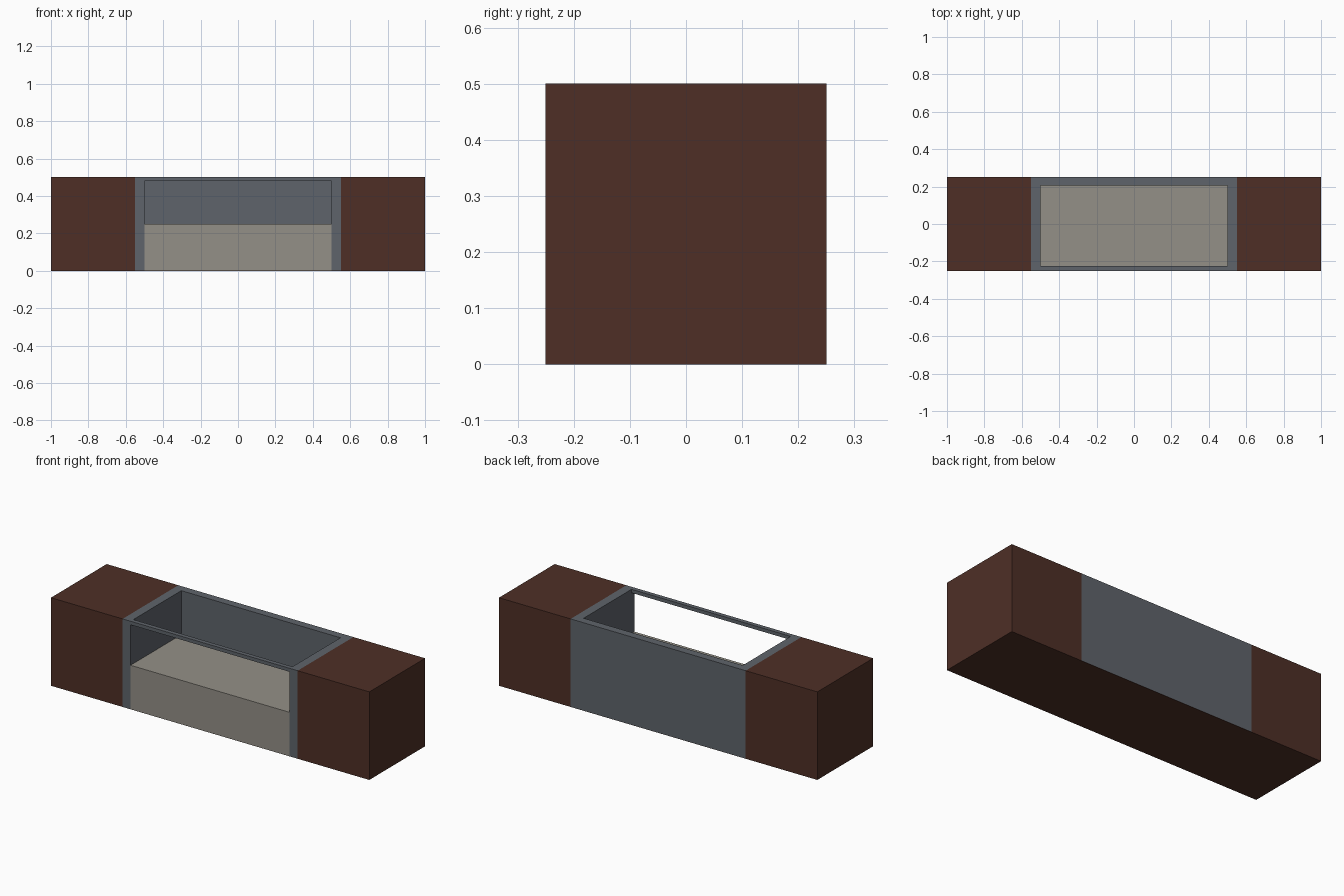
import bpy

if "Cube" in bpy.data.objects:
    bpy.data.objects.remove(bpy.data.objects["Cube"])


def material(name, rgb):
    m = bpy.data.materials.new(name)
    lin = [(c / 255 / 12.92) if c < 10.3 else ((c / 255 + 0.055) / 1.055) ** 2.4 for c in rgb]
    m.diffuse_color = (*lin, 1)
    m.use_nodes = True
    m.node_tree.nodes["Principled BSDF"].inputs["Base Color"].default_value = m.diffuse_color
    return m


brown = material("dark brown wood", (78, 47, 38))
grey = material("slate grey metal", (95, 100, 107))
beige = material("warm grey stone", (148, 144, 135))


def box(name, lo, hi, mat):
    bpy.ops.mesh.primitive_cube_add(size=1, location=[(a + b) / 2 for a, b in zip(lo, hi)])
    ob = bpy.context.object
    ob.name = name
    ob.scale = [b - a for a, b in zip(lo, hi)]
    bpy.ops.object.transform_apply(location=False, rotation=False, scale=True)
    ob.data.materials.append(mat)
    return ob


BASE = 0.001  # thickness of the brown underside

# Wooden end blocks
for side, x0, x1 in (("left", -1, -0.55), ("right", 0.55, 1)):
    box(side + "_end_block", (x0, -0.25, 0), (x1, 0.25, 0.5), brown)

# Thin wooden underside
box("underside", (-0.55, -0.25, 0), (0.55, 0.25, BASE), brown)

# Metal housing, opened through the front and the top
housing = box("firebox_housing", (-0.55, -0.25, BASE), (0.55, 0.25, 0.5), grey)
for name, lo, hi in (("front_cutter", (-0.5, -0.4, -0.1), (0.5, 0.205, 0.48)),
                     ("top_cutter", (-0.5, -0.225, 0.3), (0.5, 0.205, 0.7))):
    cutter = box(name, lo, hi, grey)
    cutter.hide_render = True
    cutter.hide_set(True)
    mod = housing.modifiers.new(name, 'BOOLEAN')
    mod.operation = 'DIFFERENCE'
    mod.solver = 'EXACT'
    mod.object = cutter

# Stone bed filling the lower half of the opening
box("stone_bed", (-0.5, -0.25, BASE), (0.5, 0.205, 0.25), beige)
